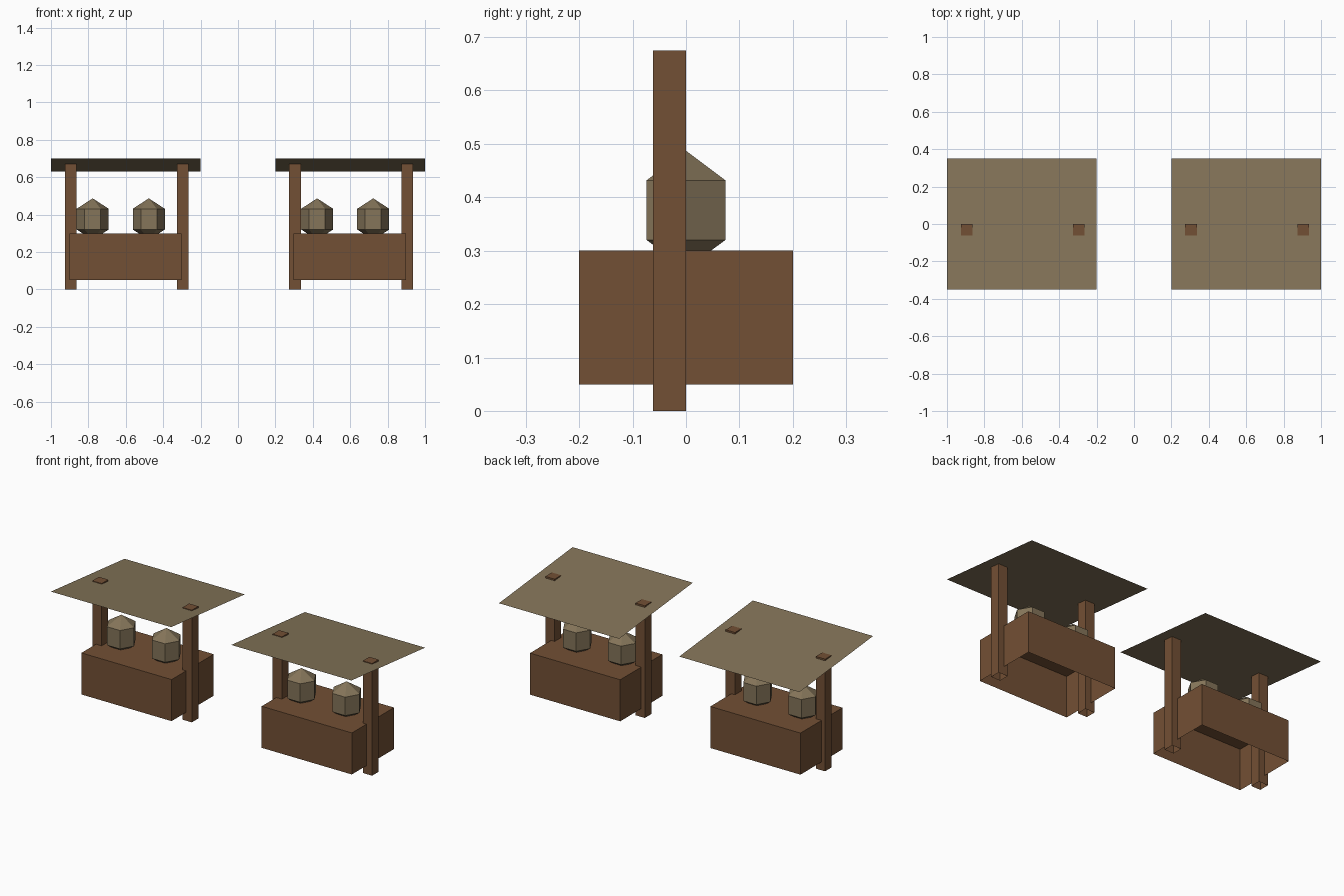
import bpy, bmesh, math

if "Cube" in bpy.data.objects:
    bpy.data.objects.remove(bpy.data.objects["Cube"])


def material(name, rgb):
    m = bpy.data.materials.new(name)
    m.diffuse_color = (*rgb, 1)
    m.use_nodes = True
    m.node_tree.nodes["Principled BSDF"].inputs["Base Color"].default_value = m.diffuse_color
    return m


wood = material("brown_wood", (0.171, 0.080, 0.035))
straw = material("dull_straw", (0.232, 0.176, 0.100))


def finish(bm, name, mat):
    me = bpy.data.meshes.new(name)
    bm.to_mesh(me)
    bm.free()
    me.materials.append(mat)
    ob = bpy.data.objects.new(name, me)
    bpy.context.collection.objects.link(ob)


def open_box(name, lo, hi, mat):
    """Box without a bottom face."""
    bm = bmesh.new()
    bmesh.ops.create_cube(bm, size=1)
    for v in bm.verts:
        v.co = [l + (c + 0.5) * (h - l) for c, l, h in zip(v.co, lo, hi)]
    bm.normal_update()
    bottom = [f for f in bm.faces if f.normal.z < -0.9]
    bmesh.ops.delete(bm, geom=bottom, context='FACES_ONLY')
    finish(bm, name, mat)


def jar(name, x, z, r, half):
    """Six-sided jar with pointed ends; the lower point sinks into the counter."""
    bm = bmesh.new()
    rings = [[bm.verts.new((x + r * math.cos(i * math.pi / 3),
                            r * math.sin(i * math.pi / 3), z + dz)) for i in range(6)]
             for dz in (-half / 2, half / 2)]
    low = bm.verts.new((x, 0, z - half))
    top = bm.verts.new((x, 0, z + half))
    for i in range(6):
        j = (i + 1) % 6
        bm.faces.new((rings[0][i], rings[0][j], rings[1][j], rings[1][i]))
        bm.faces.new((rings[1][i], rings[1][j], top))
        bm.faces.new((rings[0][j], rings[0][i], low))
    finish(bm, name, straw)


def awning(name, x):
    """Single sloping sheet, higher at the front."""
    bm = bmesh.new()
    pts = ((-0.4, -0.35, 0.70), (0.4, -0.35, 0.70), (0.4, 0.35, 0.63), (-0.4, 0.35, 0.63))
    bm.faces.new([bm.verts.new((x + a, b, c)) for a, b, c in pts])
    finish(bm, name, straw)


# Two identical market stalls
for side, cx in (("left", -0.6), ("right", 0.6)):
    open_box(side + "_counter", (cx - 0.302, -0.2, 0.05), (cx + 0.298, 0.2, 0.30), wood)
    for n, dx in enumerate((-0.295, 0.305)):
        open_box(f"{side}_post_{n + 1}", (cx + dx - 0.031, -0.062, 0),
                 (cx + dx + 0.031, 0, 0.675), wood)
    for n, dx in enumerate((-0.177, 0.123)):
        jar(f"{side}_jar_{n + 1}", cx + dx, 0.376, 0.0855, 0.111)
    awning(side + "_awning", cx)
